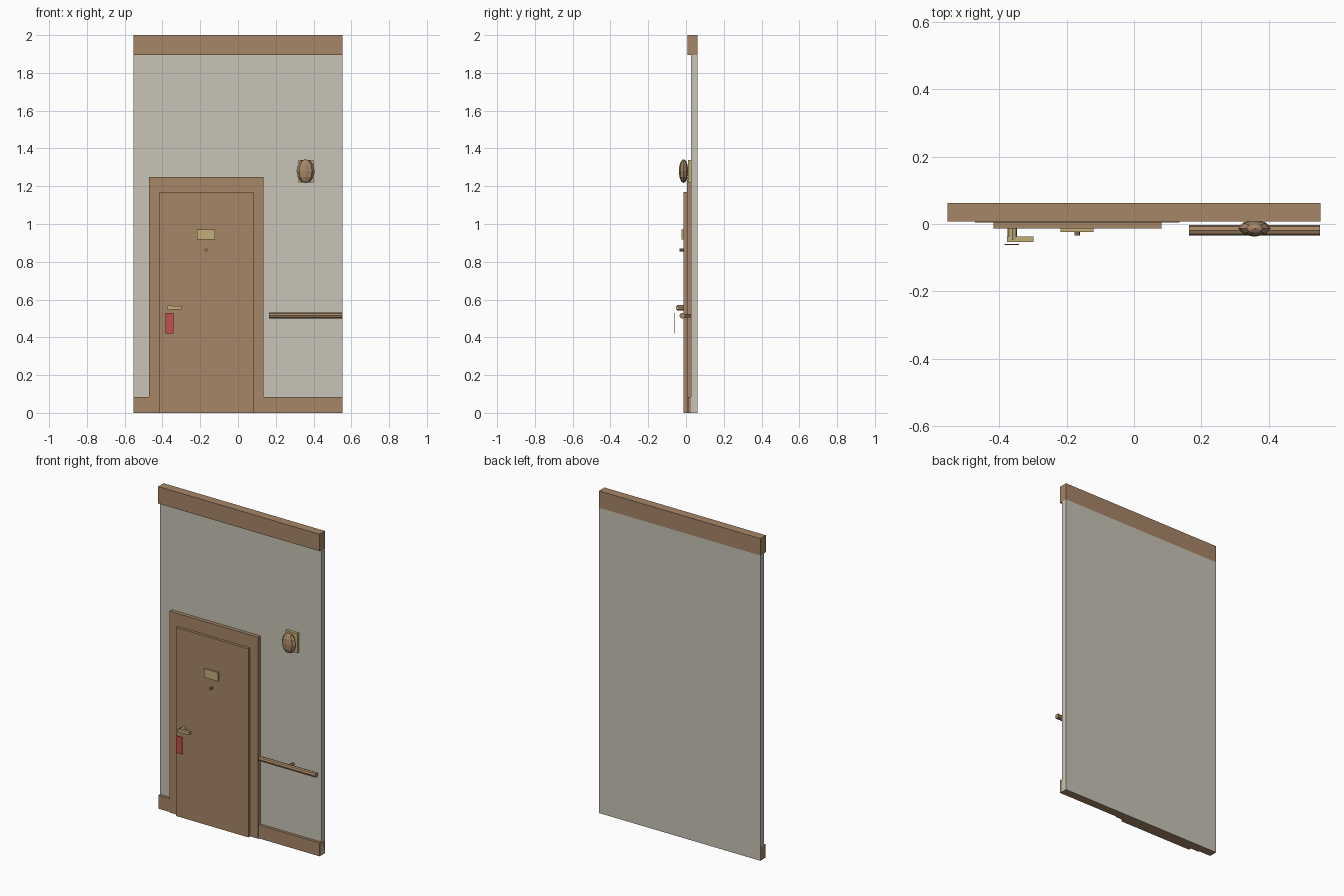
import bpy
from math import pi

cube = bpy.data.objects.get("Cube")
if cube:
    bpy.data.objects.remove(cube, do_unlink=True)


def material(name, r, g, b):
    m = bpy.data.materials.new(name)
    m.use_nodes = True
    m.diffuse_color = (r, g, b, 1)
    m.node_tree.nodes["Principled BSDF"].inputs["Base Color"].default_value = (r, g, b, 1)
    return m


wood = material("wood brown", 0.38, 0.24, 0.135)
plaster = material("wall grey", 0.58, 0.55, 0.47)
brass = material("brass", 0.54, 0.43, 0.19)
red = material("tag red", 0.53, 0.08, 0.075)


def finish(name, mat):
    ob = bpy.context.object
    ob.name = name
    ob.data.materials.append(mat)
    return ob


def box(name, x, y, z, mat):
    """Box from (min, max) pairs on each axis."""
    spans = (x, y, z)
    bpy.ops.mesh.primitive_cube_add(size=1, location=[(a + b) / 2 for a, b in spans])
    ob = finish(name, mat)
    ob.scale = [b - a for a, b in spans]
    bpy.ops.object.transform_apply(location=False, rotation=False, scale=True)


def rod(name, centre, radius, length, rotation, mat, sides=8):
    bpy.ops.mesh.primitive_cylinder_add(vertices=sides, radius=radius, depth=length,
                                        location=centre, rotation=rotation)
    finish(name, mat)


along_x = (0, pi / 2, 0)
along_y = (pi / 2, 0, 0)
half = 0.554
back = 0.062
wall_front = 0.027

# Wall with crown and base trim
box("wall", (-half, half), (wall_front, back), (0, 1.895), plaster)
box("crown_trim", (-half, half), (0.008, back), (1.895, 2), wood)
box("baseboard", (-half, half), (0.01, back - 0.002), (0, 0.083), wood)

# Door
box("door_frame", (-0.472, 0.135), (0.004, 0.04), (0, 1.25), wood)
box("door", (-0.417, 0.081), (-0.013, 0.02), (0, 1.17), wood)
box("door_plate", (-0.218, -0.121), (-0.024, -0.01), (0.918, 0.972), brass)
rod("peephole", (-0.169, -0.022, 0.862), 0.008, 0.024, along_y, wood)

# Handle and hanging tag
rod("handle_stem", (-0.361, -0.028, 0.557), 0.014, 0.038, along_y, brass)
box("handle_lever", (-0.377, -0.298), (-0.053, -0.037), (0.548, 0.566), brass)
box("door_tag", (-0.384, -0.341), (-0.062, -0.059), (0.42, 0.528), red)

# Handrail and its bracket
rod("handrail", (0.358, -0.019, 0.515), 0.0155, 0.39, along_x, wood)
rod("rail_bracket", (0.36, 0.008, 0.515), 0.009, 0.05, along_y, wood)

# Wall lamp
box("lamp_plate", (0.32, 0.4), (0.01, 0.03), (1.22, 1.34), brass)
bpy.ops.mesh.primitive_uv_sphere_add(segments=8, ring_count=6, radius=1,
                                     location=(0.358, -0.013, 1.28))
lamp = finish("lamp_shade", wood)
lamp.scale = (0.048, 0.025, 0.063)
bpy.ops.object.transform_apply(location=False, rotation=False, scale=True)
